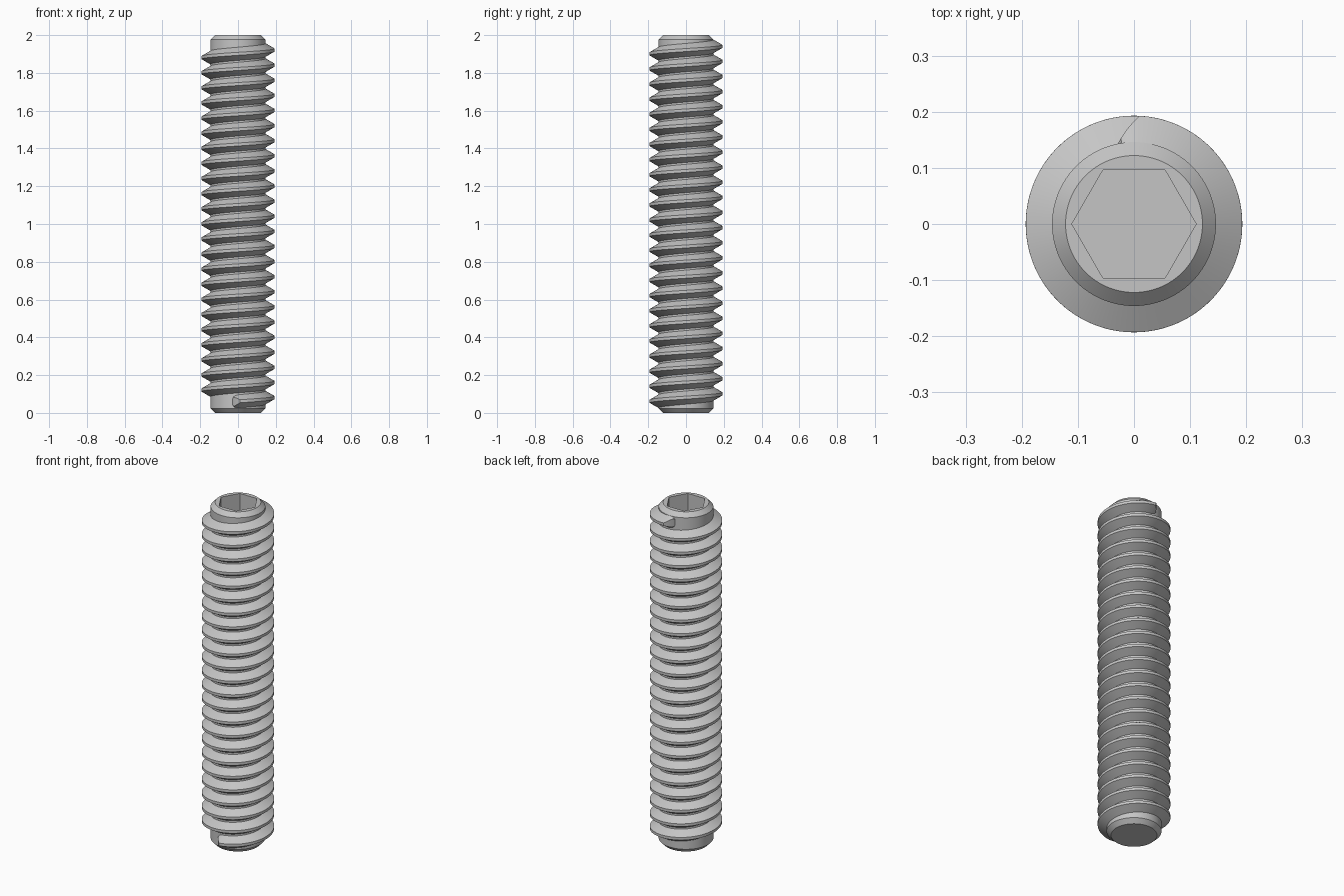
import bpy
import bmesh
from math import sin, cos, radians, pi

cube = bpy.data.objects.get("Cube")
if cube:
    bpy.data.objects.remove(cube, do_unlink=True)

HEIGHT = 2.0
ROOT, CREST, TIP = 0.146, 0.193, 0.122
PITCH, TURNS = 0.08, 23.5
HEX = 0.096             # half the distance across the socket flats
SOCKET_DEPTH = 0.2

steel = bpy.data.materials.new("grey steel")
steel.use_nodes = True
colour = (0.56, 0.56, 0.56, 1.0)
steel.diffuse_color = colour
steel.node_tree.nodes["Principled BSDF"].inputs["Base Color"].default_value = colour


def finish(bm, name):
    """Turn a bmesh into a smooth-shaded steel object."""
    bmesh.ops.recalc_face_normals(bm, faces=bm.faces)
    mesh = bpy.data.meshes.new(name)
    bm.to_mesh(mesh)
    bm.free()
    mesh.materials.append(steel)
    obj = bpy.data.objects.new(name, mesh)
    bpy.context.collection.objects.link(obj)
    bpy.ops.object.select_all(action='DESELECT')
    obj.select_set(True)
    bpy.context.view_layer.objects.active = obj
    bpy.ops.object.shade_smooth_by_angle(angle=radians(30))
    return obj


def loft(rings, closed_rings=True):
    """Skin a list of point rings and cap both ends."""
    bm = bmesh.new()
    loops = [[bm.verts.new(p) for p in ring] for ring in rings]
    n = len(loops[0])
    for a, b in zip(loops, loops[1:]):
        for i in range(n):
            j = (i + 1) % n
            bm.faces.new((a[i], a[j], b[j], b[i]))
    bm.faces.new(loops[0])
    bm.faces.new(loops[-1])
    return bm


# Core: chamfered rod whose last two rings form the hexagonal socket
def ring(z, radius=None, sides=96):
    points = []
    for i in range(sides):
        t = 2 * pi * i / sides
        r = radius or HEX / cos(t % (pi / 3) - pi / 6)
        points.append((r * cos(t), r * sin(t), z))
    return points


chamfer = ROOT - TIP
finish(loft([
    ring(0, TIP),
    ring(chamfer, ROOT),
    ring(HEIGHT - chamfer, ROOT),
    ring(HEIGHT, TIP),
    ring(HEIGHT),
    ring(HEIGHT - SOCKET_DEPTH),
]), "core_with_hex_socket")

# Thread: tapered-in helical ridge with a narrow flat crest
TAPER = radians(14)
start = radians(-101)
total = TURNS * 2 * pi + radians(22)
z_middle = HEIGHT / 2 + 0.001
fine = [TAPER * k / 6 for k in range(6)]
count = int(TURNS * 72)
body = [TAPER + (total - 2 * TAPER) * k / count for k in range(count + 1)]
angles = fine + body + [total - a for a in reversed(fine)]

sections = []
for a in angles:
    grow = min(1.0, a / TAPER, (total - a) / TAPER)
    width = 0.5 + 0.5 * (grow * (2 - grow)) ** 0.5
    outer = ROOT + 0.001 + (CREST - ROOT - 0.001) * grow
    crest_half = 0.008 + (CREST - outer) * 0.577
    z = z_middle + (a - total / 2) / (2 * pi) * PITCH
    t = start + a
    profile = ((ROOT - 0.006, -0.0385), (outer, -crest_half),
               (outer, crest_half), (ROOT - 0.006, 0.0385))
    sections.append([(r * cos(t), r * sin(t), z + h * width) for r, h in profile])
finish(loft(sections), "helical_thread")
